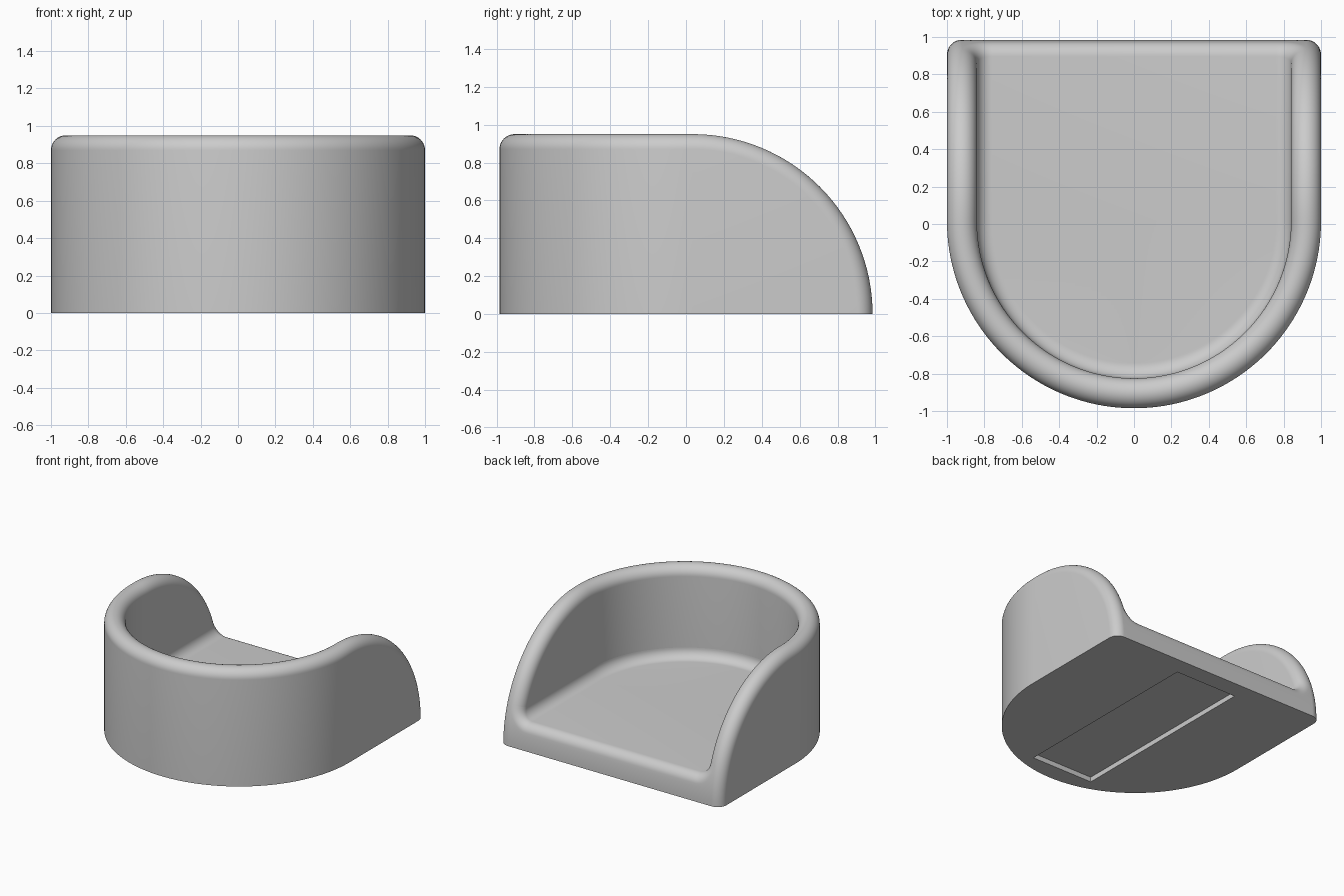
import bpy, bmesh
from math import pi, sin, cos, sqrt, atan2
from mathutils import Vector

if "Cube" in bpy.data.objects:
    bpy.data.objects.remove(bpy.data.objects["Cube"])

R = 0.08          # rounding radius, half the wall thickness
MID = 0.92        # distance of wall centreline from the middle
TOP = 0.95        # wall height and radius of the sloping ends
HALF = 0.985      # half depth
PLAN_Y = HALF - 0.97   # centre of the round front
ARC_Y = HALF - TOP     # centre of the sloping ends
FLOOR = 0.21
SLOT_X, SLOT_Y, SLOT_DEPTH = 0.28, 0.838, 0.04

grey = bpy.data.materials.new("light grey")
grey.use_nodes = True
grey.diffuse_color = (0.6, 0.6, 0.6, 1)
for node in grey.node_tree.nodes:
    if node.type == 'BSDF_PRINCIPLED':
        node.inputs["Base Color"].default_value = grey.diffuse_color


def steps(start, end, n):
    return [start + (end - start) * i / n for i in range(n + 1)]


def add_grid(bm, rows):
    """Join rows of points with quads."""
    verts = [[bm.verts.new(p) for p in row] for row in rows]
    for a, b in zip(verts, verts[1:]):
        for i in range(len(a) - 1):
            bm.faces.new((a[i], a[i + 1], b[i + 1], b[i]))


def finish(bm, name, smooth):
    """Make an object from the +x half and mirror it."""
    bmesh.ops.remove_doubles(bm, verts=bm.verts, dist=0.0001)
    mesh = bpy.data.meshes.new(name)
    bm.to_mesh(mesh)
    bm.free()
    mesh.materials.append(grey)
    for face in mesh.polygons:
        face.use_smooth = smooth
    obj = bpy.data.objects.new(name, mesh)
    bpy.context.collection.objects.link(obj)
    mirror = obj.modifiers.new("Mirror", 'MIRROR')
    mirror.merge_threshold = 0.0005
    return obj


# Wall: a round-topped section swept up the sloping end and around the front
def section(foot, out, up):
    centre = foot + up * (TOP - R)
    rim = [centre + R * (out * cos(b) + up * sin(b)) for b in steps(0, pi, 20)]
    return [foot + out * R] + rim + [foot - out * R + Vector((0, 0, 0.1))]


side, rise = Vector((1, 0, 0)), Vector((0, 0, 1))
stations = [section(Vector((MID, ARC_Y, 0)), side, Vector((0, cos(t), sin(t))))
            for t in steps(0, pi / 2, 32)]
for t in steps(0, -pi / 2, 40):
    out = Vector((cos(t), sin(t), 0))
    stations.append(section(Vector((0, PLAN_Y, 0)) + out * MID, out, rise))
bm = bmesh.new()
add_grid(bm, stations)
finish(bm, "wall", True)


# Floor: a flat area with a cove up to the wall and a rounded back lip
def floor_row(a):
    normal = Vector((-sin(a), 0, cos(a)))
    edge_x = MID - 2 * R + R * sin(a)
    edge_z = FLOOR + R - R * cos(a)
    cz = edge_z - R * cos(a)
    cy = ARC_Y + sqrt((TOP - R) ** 2 - cz ** 2)
    centre = Vector((edge_x + R * sin(a), cy, cz))
    slope = atan2(cz, cy - ARC_Y)
    radial = Vector((0, cos(slope), sin(slope)))
    row = [Vector((centre.x, ARC_Y + TOP * cos(t), TOP * sin(t)))
           for t in steps(0, slope, 6)]
    row += [centre + R * radial.slerp(normal, f) for f in steps(0, 1, 10)]
    row += [Vector((edge_x * cos(t), PLAN_Y + edge_x * sin(t), edge_z))
            for t in steps(0, -pi / 2, 40)]
    return row


rows = [floor_row(a) for a in steps(0, pi / 2, 12)]
rows.insert(0, [Vector((0, p.y, p.z)) for p in rows[0]])
bm = bmesh.new()
add_grid(bm, rows)
finish(bm, "floor", True)

# Base: flat underside with a shallow rectangular recess
outline = [(cos(t), PLAN_Y + sin(t)) for t in steps(-pi / 2, 0, 40)]
outline += [(MID + R * cos(t), HALF - R + R * sin(t)) for t in steps(0, pi / 2, 10)]
outline.append((0, HALF))
slot = [(0, SLOT_Y), (SLOT_X, SLOT_Y), (SLOT_X, -SLOT_Y), (0, -SLOT_Y)]
bm = bmesh.new()
bm.faces.new([bm.verts.new((x, y, 0)) for x, y in reversed(outline + slot)])
add_grid(bm, [[(x, y, z) for x, y in slot] for z in (0, SLOT_DEPTH)])
bm.faces.new([bm.verts.new((x, y, SLOT_DEPTH)) for x, y in slot])
finish(bm, "base", False)
